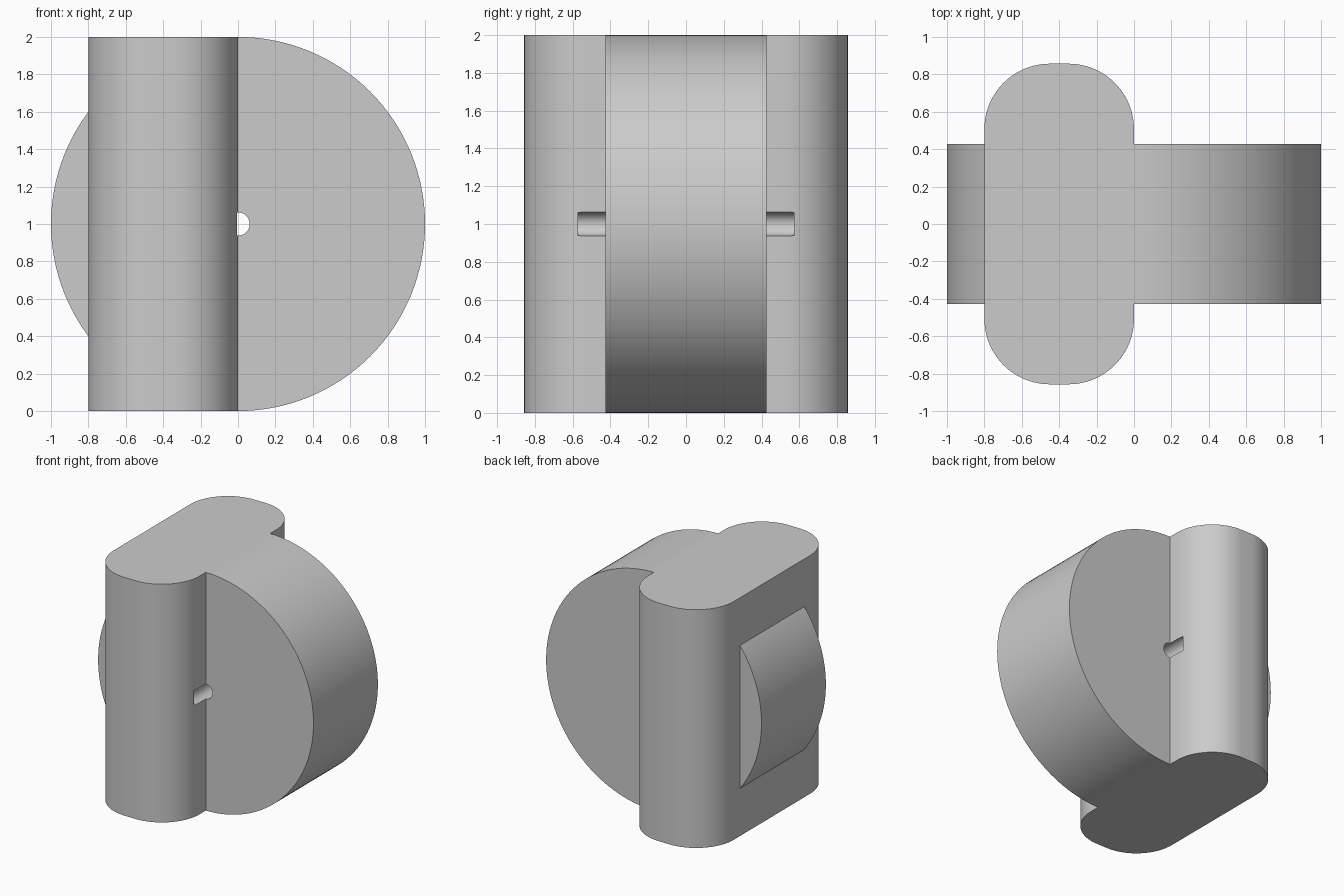
import bpy
import bmesh
from math import cos, sin, pi, radians
from mathutils import Vector

cube = bpy.data.objects.get("Cube")
if cube:
    bpy.data.objects.remove(cube, do_unlink=True)

grey = bpy.data.materials.new("light grey")
grey.use_nodes = True
grey.diffuse_color = (0.6, 0.6, 0.6, 1)
grey.node_tree.nodes["Principled BSDF"].inputs["Base Color"].default_value = grey.diffuse_color


def prism(name, outline, sweep):
    """Solid made by sweeping a closed outline along a vector."""
    bm = bmesh.new()
    face = bm.faces.new([bm.verts.new(p) for p in outline])
    moved = bmesh.ops.extrude_face_region(bm, geom=[face])["geom"]
    verts = [v for v in moved if isinstance(v, bmesh.types.BMVert)]
    bmesh.ops.translate(bm, verts=verts, vec=sweep)
    bmesh.ops.recalc_face_normals(bm, faces=bm.faces[:])
    mesh = bpy.data.meshes.new(name)
    bm.to_mesh(mesh)
    bm.free()
    mesh.materials.append(grey)
    obj = bpy.data.objects.new(name, mesh)
    bpy.context.collection.objects.link(obj)
    return obj


def cylinder_y(name, radius, half_width, sides):
    """Cylinder lying along y, centred on the wheel axis."""
    ring = [Vector((radius * cos(2 * pi * i / sides), -half_width,
                    1 + radius * sin(2 * pi * i / sides))) for i in range(sides)]
    return prism(name, ring, (0, 2 * half_width, 0))


def rounded_rectangle(cx, half_x, half_y, radius, steps):
    points = []
    for quarter, (sx, sy) in enumerate([(1, 1), (-1, 1), (-1, -1), (1, -1)]):
        for i in range(steps + 1):
            a = (quarter + i / steps) * pi / 2
            points.append(Vector((cx + sx * (half_x - radius) + radius * cos(a),
                                  sy * (half_y - radius) + radius * sin(a), 0)))
    return points


# Upright rounded block and the thick disc passing through it
block = prism("upright_block", rounded_rectangle(-0.4, 0.4, 0.857, 0.35, 24), (0, 0, 2))
disc = cylinder_y("disc", 1, 0.427, 128)

# Axle hole, bored through the disc and into the side of the block
cutter = cylinder_y("axle_hole_cutter", 0.0625, 0.573, 48)
cutter.hide_render = True
cutter.hide_set(True)

for part in (block, disc):
    hole = part.modifiers.new("axle_hole", "BOOLEAN")
    hole.operation = "DIFFERENCE"
    hole.solver = "EXACT"
    hole.object = cutter
    bpy.ops.object.select_all(action="DESELECT")
    part.select_set(True)
    bpy.context.view_layer.objects.active = part
    bpy.ops.object.modifier_apply(modifier=hole.name)
    bpy.ops.object.shade_smooth_by_angle(angle=radians(30))

bpy.data.objects.remove(cutter, do_unlink=True)
